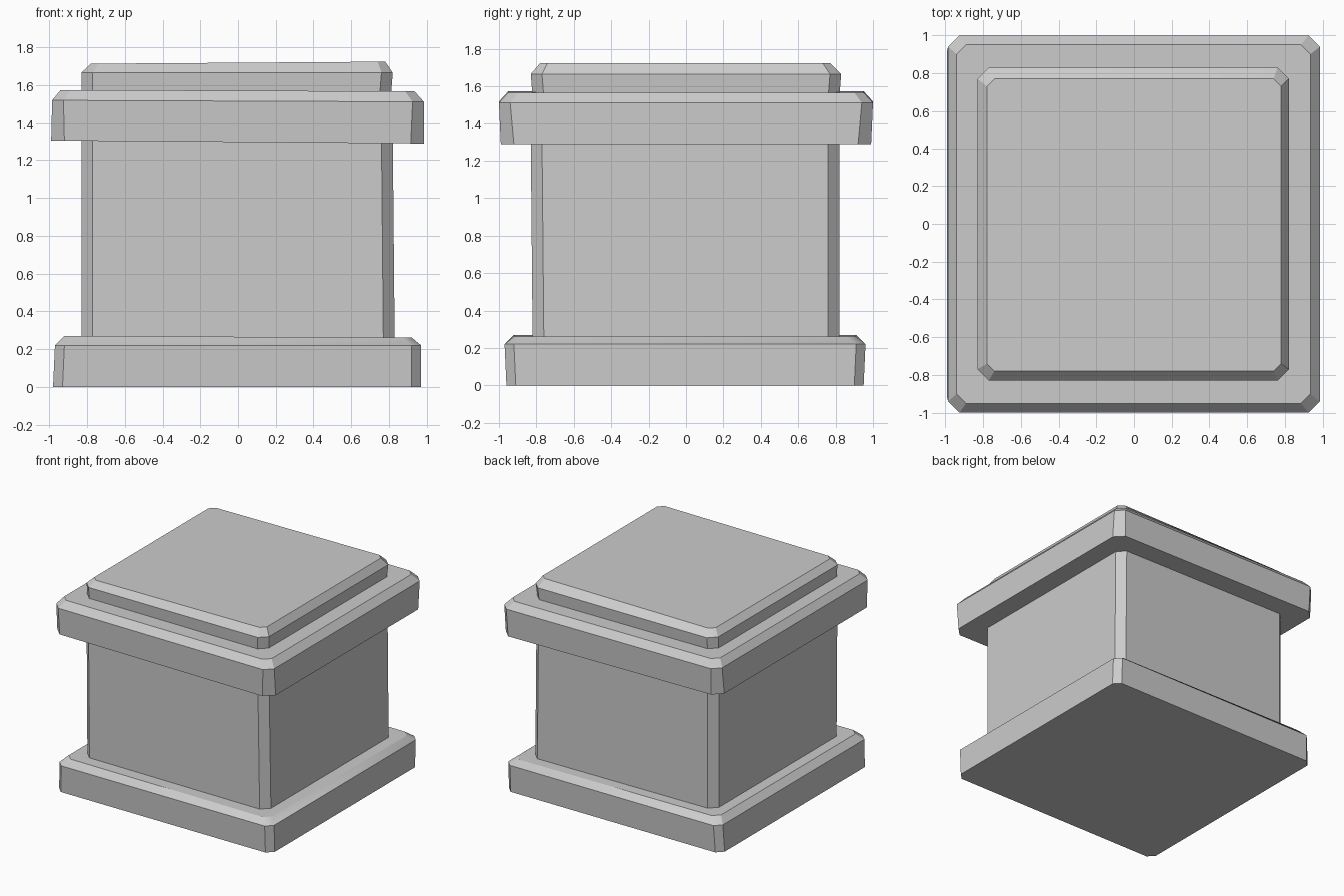
import bpy, bmesh

old = bpy.data.objects.get("Cube")
if old:
    bpy.data.objects.remove(old, do_unlink=True)

# Single pale stone colour
stone = bpy.data.materials.new("pale grey stone")
stone.use_nodes = True
GREY = (0.6, 0.6, 0.6, 1)
stone.diffuse_color = GREY
stone.node_tree.nodes["Principled BSDF"].inputs["Base Color"].default_value = GREY


def section(x0, x1, y0, y1, cut):
    """Rectangle with its corners cut off, counter-clockwise."""
    return [(x0 + cut, y0), (x1 - cut, y0), (x1, y0 + cut), (x1, y1 - cut),
            (x1 - cut, y1), (x0 + cut, y1), (x0, y1 - cut), (x0, y0 + cut)]


def block(name, rings):
    """Loft cut-corner sections; each ring is x0, x1, y0, y1, cut, z, tilt in x."""
    bm = bmesh.new()
    loops = []
    for *bounds, z, tilt in rings:
        loops.append([bm.verts.new((x, y, z + tilt * x))
                      for x, y in section(*bounds)])
    for low, high in zip(loops, loops[1:]):
        for i in range(len(low)):
            j = (i + 1) % len(low)
            bm.faces.new((low[i], low[j], high[j], high[i]))
    bm.faces.new(loops[0][::-1])
    bm.faces.new(loops[-1])
    mesh = bpy.data.meshes.new(name)
    bm.to_mesh(mesh)
    bm.free()
    mesh.materials.append(stone)
    obj = bpy.data.objects.new(name, mesh)
    bpy.context.collection.objects.link(obj)
    bpy.ops.object.select_all(action='DESELECT')
    obj.select_set(True)
    bpy.context.view_layer.objects.active = obj
    bpy.ops.object.shade_smooth_by_angle(angle=0.5)


# Stepped foot with a chamfered upper rim
block("base_slab", [
    (-0.98, 0.97, -0.96, 0.95, 0.05, 0.0, 0),
    (-0.97, 0.97, -0.97, 0.96, 0.05, 0.22, 0),
    (-0.92, 0.92, -0.92, 0.91, 0.05, 0.265, -0.005)])

# Square shaft with narrow corner faces
block("shaft", [
    (-0.83, 0.83, -0.82, 0.82, 0.06, 0.24, 0),
    (-0.83, 0.82, -0.83, 0.82, 0.06, 1.32, 0)])

# Overhanging cornice
block("cornice", [
    (-0.99, 0.985, -0.99, 0.99, 0.07, 1.295, -0.008),
    (-0.985, 0.985, -1.0, 1.0, 0.06, 1.515, -0.004),
    (-0.94, 0.935, -0.95, 0.95, 0.05, 1.57, -0.004)])

# Smaller top slab, slightly tilted
block("top_slab", [
    (-0.83, 0.81, -0.82, 0.82, 0.06, 1.54, 0),
    (-0.83, 0.82, -0.83, 0.83, 0.06, 1.665, 0),
    (-0.78, 0.78, -0.78, 0.77, 0.04, 1.718, 0.007)])
